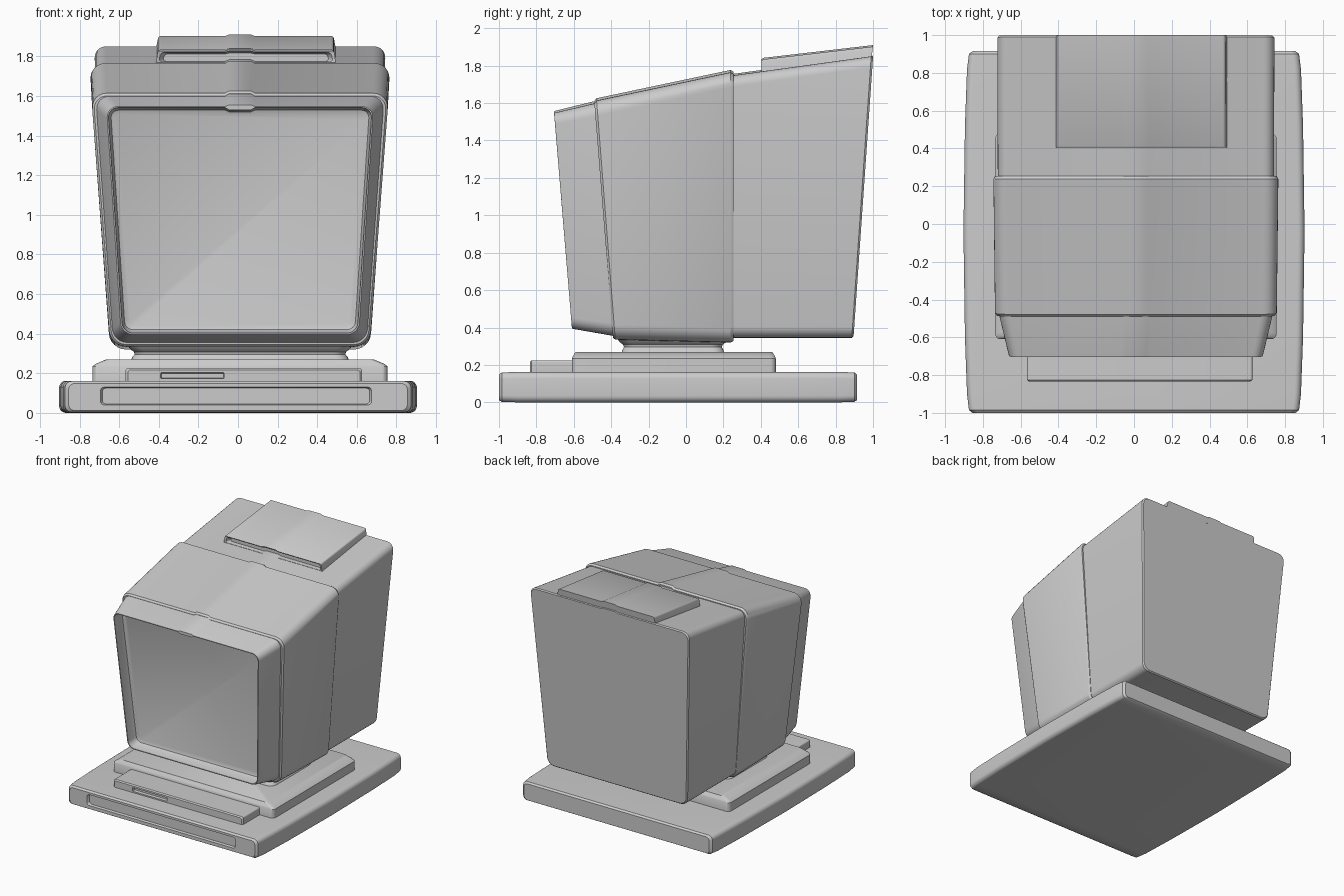
import bpy, bmesh
from math import sin, cos, pi, radians

SEG = 6


def upright(cx, wb, wt, zb, zt, yb, yt, r, h=0.0, rib_x=None):
    """Rounded trapezoid ring facing y, leaning from yb to yt, with a rib of height h on top."""
    rib_x = cx if rib_x is None else rib_x

    def at(x, z, free=False):
        t = (z - zb) / (zt - zb)
        y = yb + (yt - yb) * min(t, 1)
        return (x, y, z)

    def corner(sx, sz, a0):
        pts = []
        for i in range(SEG + 1):
            a = a0 + i / SEG * pi / 2
            z = (zt - r if sz > 0 else zb + r) + r * sin(a)
            w = wb + (wt - wb) * (z - zb) / (zt - zb)
            pts.append(at(cx + sx * (w - r + r * abs(cos(a))), z))
        return pts

    rib = [at(rib_x + dx, zt + dz) for dx, dz in
           ((0.075, 0), (0.055, h), (-0.055, h), (-0.075, 0))]
    return (corner(1, -1, -pi / 2) + corner(1, 1, 0) + rib
            + corner(-1, 1, pi / 2) + corner(-1, -1, pi))


def level(cx, w, y0, y1, z, r):
    """Rounded rectangle ring lying flat at height z."""
    pts = []
    for k, (sx, yc) in enumerate(((1, y1 - r), (-1, y1 - r), (-1, y0 + r), (1, y0 + r))):
        for i in range(SEG + 1):
            a = k * pi / 2 + i / SEG * pi / 2
            pts.append((cx + sx * (w - r) + r * cos(a), yc + r * sin(a), z))
    return pts


def loft(name, rings):
    bm = bmesh.new()
    loops = [[bm.verts.new(p) for p in ring] for ring in rings]
    n = len(loops[0])
    for a, b in zip(loops, loops[1:]):
        for i in range(n):
            j = (i + 1) % n
            bm.faces.new((a[i], a[j], b[j], b[i]))
    bm.faces.new(loops[0])
    bm.faces.new(loops[-1])
    bmesh.ops.remove_doubles(bm, verts=bm.verts, dist=1e-5)
    bmesh.ops.recalc_face_normals(bm, faces=bm.faces)
    me = bpy.data.meshes.new(name)
    bm.to_mesh(me)
    bm.free()
    ob = bpy.data.objects.new(name, me)
    bpy.context.collection.objects.link(ob)
    bpy.ops.object.select_all(action='DESELECT')
    ob.select_set(True)
    bpy.context.view_layer.objects.active = ob
    bpy.ops.object.shade_smooth_by_angle(angle=radians(32))
    return ob


def slab(cx, w, z0, z1, y, r):
    return upright(cx, w, w, z0, z1, y, y, r)


# base slab with bowed sides and a shallow front recess
loft("base", [
    slab(-0.01, 0.675, 0.045, 0.125, -0.98, 0.02),
    slab(-0.01, 0.685, 0.04, 0.13, -1.0, 0.02),
    slab(0, 0.855, 0.012, 0.148, -1.0, 0.03),
    slab(0, 0.874, 0.003, 0.16, -0.985, 0.035),
    slab(0, 0.884, 0, 0.162, -0.90, 0.035),
    slab(0, 0.895, 0, 0.162, -0.6, 0.035),
    slab(0, 0.903, 0, 0.162, -0.04, 0.035),
    slab(0, 0.895, 0, 0.162, 0.52, 0.035),
    slab(0, 0.884, 0, 0.162, 0.82, 0.035),
    slab(0, 0.874, 0.003, 0.16, 0.90, 0.035),
    slab(0, 0.855, 0.012, 0.148, 0.915, 0.03),
])

# stepped plinth on the base
loft("plinth", [
    level(0.01, 0.745, -0.61, 0.48, 0.15, 0.03),
    level(0.01, 0.745, -0.61, 0.48, 0.235, 0.03),
    level(0.01, 0.73, -0.605, 0.475, 0.247, 0.03),
    level(0.01, 0.675, -0.59, 0.46, 0.27, 0.03),
])

# drive ledge with a narrow slot
loft("drive_ledge", [
    slab(-0.23, 0.157, 0.176, 0.200, -0.81, 0.004),
    slab(-0.23, 0.160, 0.173, 0.203, -0.835, 0.004),
    slab(0.03, 0.585, 0.145, 0.217, -0.835, 0.012),
    slab(0.03, 0.597, 0.14, 0.225, -0.825, 0.012),
    slab(0.03, 0.597, 0.14, 0.225, -0.55, 0.012),
])

# swivel neck, waisted
loft("neck", [
    level(0.01, w, -0.07 - d, -0.07 + d, z, 0.06) for w, d, z in
    ((0.55, 0.275, 0.26), (0.545, 0.27, 0.28), (0.532, 0.262, 0.295),
     (0.535, 0.266, 0.308), (0.555, 0.285, 0.322), (0.57, 0.30, 0.345))
])

# screen surround: flared outside, thin rim, recessed screen
C = 0.01
loft("screen_surround", [
    upright(C, 0.643, 0.733, 0.352, 1.603, -0.37, -0.47, 0.07, 0.012),
    upright(C, 0.603, 0.678, 0.392, 1.550, -0.60, -0.695, 0.06, 0.010),
    upright(C, 0.599, 0.674, 0.396, 1.547, -0.61, -0.705, 0.058, 0.008),
    upright(C, 0.592, 0.667, 0.403, 1.541, -0.61, -0.705, 0.052, -0.012),
    upright(C, 0.588, 0.661, 0.410, 1.537, -0.54, -0.635, 0.045, -0.012),
    upright(C, 0.580, 0.653, 0.420, 1.528, -0.52, -0.615, 0.04, -0.008),
    upright(C, 0.560, 0.635, 0.445, 1.508, -0.512, -0.607, 0.03, 0),
])

# broad middle shell
loft("middle_shell", [
    upright(C, 0.645, 0.741, 0.345, 1.600, -0.390, -0.490, 0.07, 0.012),
    upright(C, 0.655, 0.752, 0.335, 1.614, -0.378, -0.478, 0.08, 0.012),
    upright(C, 0.656, 0.760, 0.320, 1.765, 0.238, 0.238, 0.08, 0.012),
    upright(C, 0.646, 0.750, 0.328, 1.755, 0.255, 0.255, 0.075, 0.012),
])

# rear shell leaning outward towards the top
loft("rear_shell", [
    upright(C, 0.645, 0.735, 0.345, 1.745, 0.23, 0.23, 0.06, 0.008),
    upright(C, 0.645, 0.737, 0.345, 1.850, 0.886, 0.990, 0.06, 0.008),
    upright(C, 0.637, 0.729, 0.353, 1.843, 0.896, 1.0, 0.06, 0.008),
])

# raised carrying-handle hump with a finger hollow in front
H = 0.04
loft("handle_hump", [
    upright(H, 0.42, 0.41, 1.775, 1.812, 0.445, 0.445, 0.016, 0.004, C),
    upright(H, 0.44, 0.43, 1.772, 1.820, 0.41, 0.41, 0.018, 0.006, C),
    upright(H, 0.463, 0.445, 1.70, 1.828, 0.402, 0.405, 0.012, 0.008, C),
    upright(H, 0.463, 0.442, 1.70, 1.834, 0.412, 0.415, 0.012, 0.008, C),
    upright(H, 0.463, 0.442, 1.79, 1.902, 0.985, 1.0, 0.012, 0.008, C),
])
